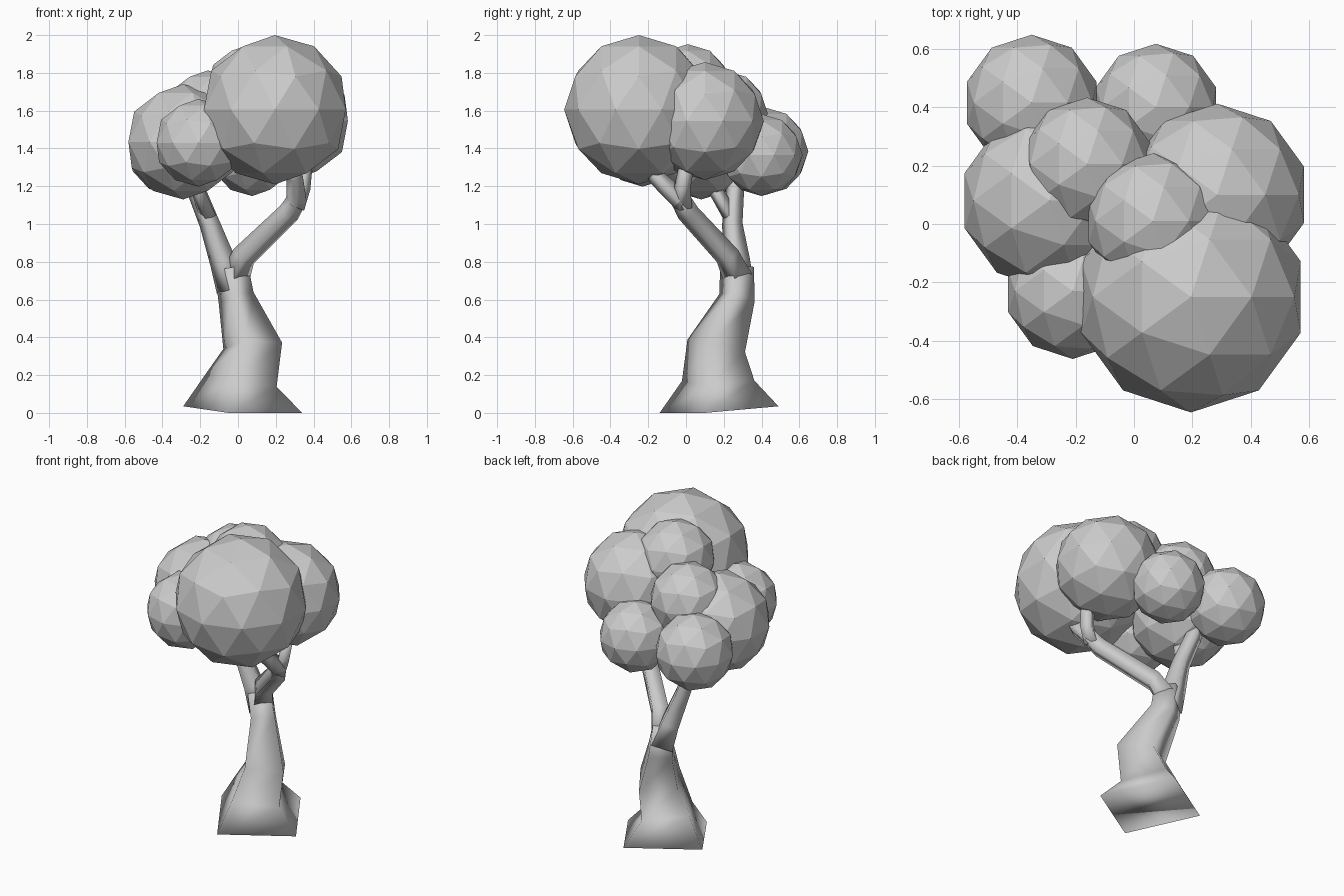
import bpy, bmesh, math
from mathutils import Vector

if "Cube" in bpy.data.objects:
    bpy.data.objects.remove(bpy.data.objects["Cube"])

REF = Vector((math.cos(-0.234), math.sin(-0.234), 0))


def limb(name, pts, base_normal=None):
    """Four-sided tapering limb through (x, y, z, corner radius) points."""
    bm = bmesh.new()
    centres = [Vector(p[:3]) for p in pts]
    rings = []
    for i, c in enumerate(centres):
        a = centres[max(i - 1, 0)]
        b = centres[min(i + 1, len(pts) - 1)]
        t = (b - a).normalized()
        if i == 0 and base_normal:
            t = Vector(base_normal).normalized()
        u = (REF - t * REF.dot(t)).normalized()
        v = t.cross(u)
        ring = []
        for k in range(4):
            ang = k * math.pi / 2
            ring.append(bm.verts.new(c + (u * math.cos(ang) + v * math.sin(ang)) * pts[i][3]))
        rings.append(ring)
    for lo, hi in zip(rings, rings[1:]):
        for k in range(4):
            j = (k + 1) % 4
            bm.faces.new((lo[k], lo[j], hi[j], hi[k]))
    bm.faces.new(rings[0][::-1])
    bm.faces.new(rings[-1])
    bmesh.ops.recalc_face_normals(bm, faces=bm.faces)
    for f in bm.faces:
        f.smooth = True
    me = bpy.data.meshes.new(name)
    bm.to_mesh(me)
    bm.free()
    bpy.context.collection.objects.link(bpy.data.objects.new(name, me))


# Trunk with flared square foot
limb("trunk", [(0.025, 0.175, 0.0175, 0.324), (0.015, 0.17, 0.17, 0.197),
               (0.078, 0.16, 0.355, 0.16), (-0.01, 0.27, 0.61, 0.098),
               (-0.035, 0.27, 0.77, 0.092)], (0.04, -0.065, 1))

# Main branches and their forks
limb("left_branch", [(-0.03, 0.275, 0.66, 0.09), (-0.08, 0.27, 0.8, 0.072),
                     (-0.15, 0.245, 1.0, 0.056), (-0.23, 0.26, 1.2, 0.05),
                     (-0.26, 0.28, 1.32, 0.04)])
limb("left_fork", [(-0.16, 0.24, 1.04, 0.045), (-0.21, 0.16, 1.17, 0.038),
                   (-0.24, 0.12, 1.28, 0.03)])
limb("right_branch", [(-0.02, 0.28, 0.7, 0.08), (0.03, 0.22, 0.83, 0.066),
                      (0.27, 0.01, 1.06, 0.06), (0.31, -0.03, 1.13, 0.055),
                      (0.30, -0.16, 1.25, 0.045), (0.27, -0.2, 1.35, 0.04)])
limb("right_fork", [(0.30, -0.02, 1.09, 0.055), (0.34, -0.02, 1.19, 0.045),
                    (0.36, 0.01, 1.35, 0.04)])

# Faceted foliage clumps: x, y, z, radius
clumps = [(0.195, -0.25, 1.605, 0.395), (-0.29, 0.08, 1.435, 0.305),
          (-0.21, -0.23, 1.43, 0.232), (-0.35, 0.415, 1.385, 0.233),
          (0.075, 0.40, 1.365, 0.217), (0.285, 0.10, 1.545, 0.312),
          (-0.16, 0.205, 1.585, 0.228), (0.065, 0.01, 1.72, 0.232)]
for i, (x, y, z, r) in enumerate(clumps):
    bpy.ops.mesh.primitive_ico_sphere_add(subdivisions=2, radius=r, location=(x, y, z))
    bpy.context.object.name = f"foliage_{i + 1}"
